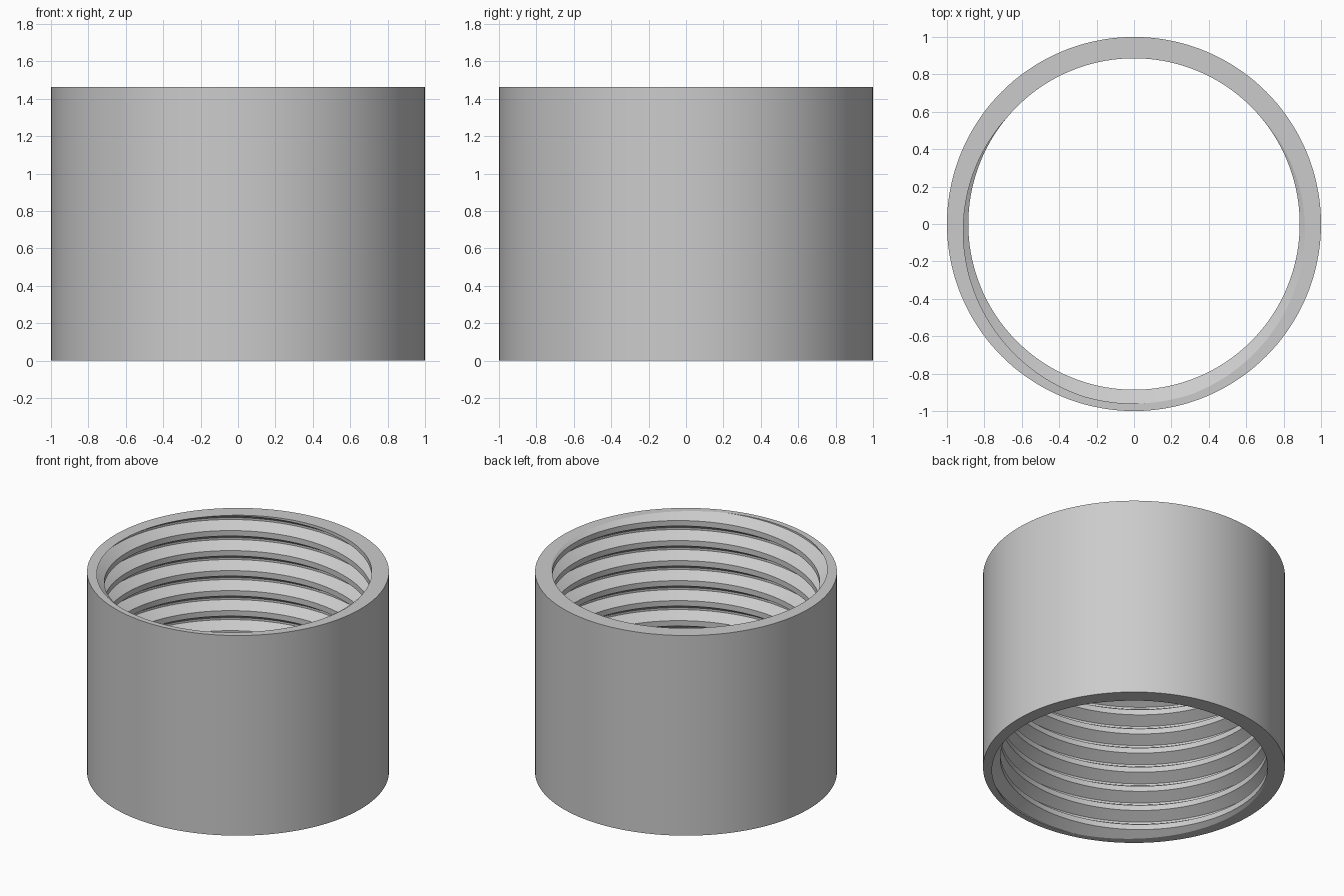
import bpy
import bmesh
import math

cube = bpy.data.objects.get("Cube")
if cube:
    bpy.data.objects.remove(cube, do_unlink=True)

SEGMENTS = 144
TURNS = 10
HEIGHT = 1.463
PITCH = HEIGHT / TURNS
OUTER_R, CREST_R, ROOT_R = 1.0, 0.886, 0.96
START = math.radians(140)

# Thread section over one pitch: (radius, height as a share of the pitch)
SECTION = [(CREST_R, 0.0), (CREST_R, 0.27), (ROOT_R, 0.585), (ROOT_R, 0.685)]


def add_thread(bm):
    """Helical inner wall, running past both ends so it can be trimmed."""
    columns = []
    for i in range(SEGMENTS):
        a = math.tau * i / SEGMENTS
        lift = PITCH * (a - START) / math.tau
        columns.append([
            bm.verts.new((r * math.cos(a), r * math.sin(a), lift + (turn + share) * PITCH))
            for turn in range(-2, TURNS + 3) for r, share in SECTION])
    step = len(SECTION)
    for i, col in enumerate(columns):
        last = i == SEGMENTS - 1
        nxt = columns[0][step:] if last else columns[i + 1]
        for j in range(len(nxt) - 1):
            bm.faces.new((col[j], col[j + 1], nxt[j + 1], nxt[j]))


def trim(bm, z, direction):
    bmesh.ops.bisect_plane(
        bm, geom=bm.verts[:] + bm.edges[:] + bm.faces[:], dist=1e-6,
        plane_co=(0, 0, z), plane_no=(0, 0, direction), clear_outer=True)


def add_outer_wall(bm):
    rings = []
    for z in (0, HEIGHT):
        rings.append([
            bm.verts.new((OUTER_R * math.cos(math.tau * i / SEGMENTS),
                          OUTER_R * math.sin(math.tau * i / SEGMENTS), z))
            for i in range(SEGMENTS)])
    low, high = rings
    for i in range(SEGMENTS):
        k = (i + 1) % SEGMENTS
        bm.faces.new((low[i], low[k], high[k], high[i]))


def add_end_face(bm, z, direction):
    rim = [e for e in bm.edges if e.is_boundary
           and all(abs(v.co.z - z) < 1e-4 for v in e.verts)]
    bmesh.ops.triangle_fill(bm, edges=rim, use_beauty=True, normal=(0, 0, direction))


bm = bmesh.new()
add_thread(bm)
trim(bm, HEIGHT, 1)
trim(bm, 0, -1)
add_outer_wall(bm)
add_end_face(bm, HEIGHT, 1)
add_end_face(bm, 0, -1)
bmesh.ops.recalc_face_normals(bm, faces=bm.faces[:])

mesh = bpy.data.meshes.new("threaded_collar")
bm.to_mesh(mesh)
bm.free()
collar = bpy.data.objects.new("threaded_collar", mesh)
bpy.context.collection.objects.link(collar)

# Plain grey finish
grey = (0.6, 0.6, 0.6, 1)
mat = bpy.data.materials.new("light_grey")
mat.use_nodes = True
mat.diffuse_color = grey
mat.node_tree.nodes["Principled BSDF"].inputs["Base Color"].default_value = grey
mesh.materials.append(mat)

# Smooth walls with crisp thread edges
bpy.ops.object.select_all(action="DESELECT")
collar.select_set(True)
bpy.context.view_layer.objects.active = collar
bpy.ops.object.shade_smooth_by_angle(angle=math.radians(20))
